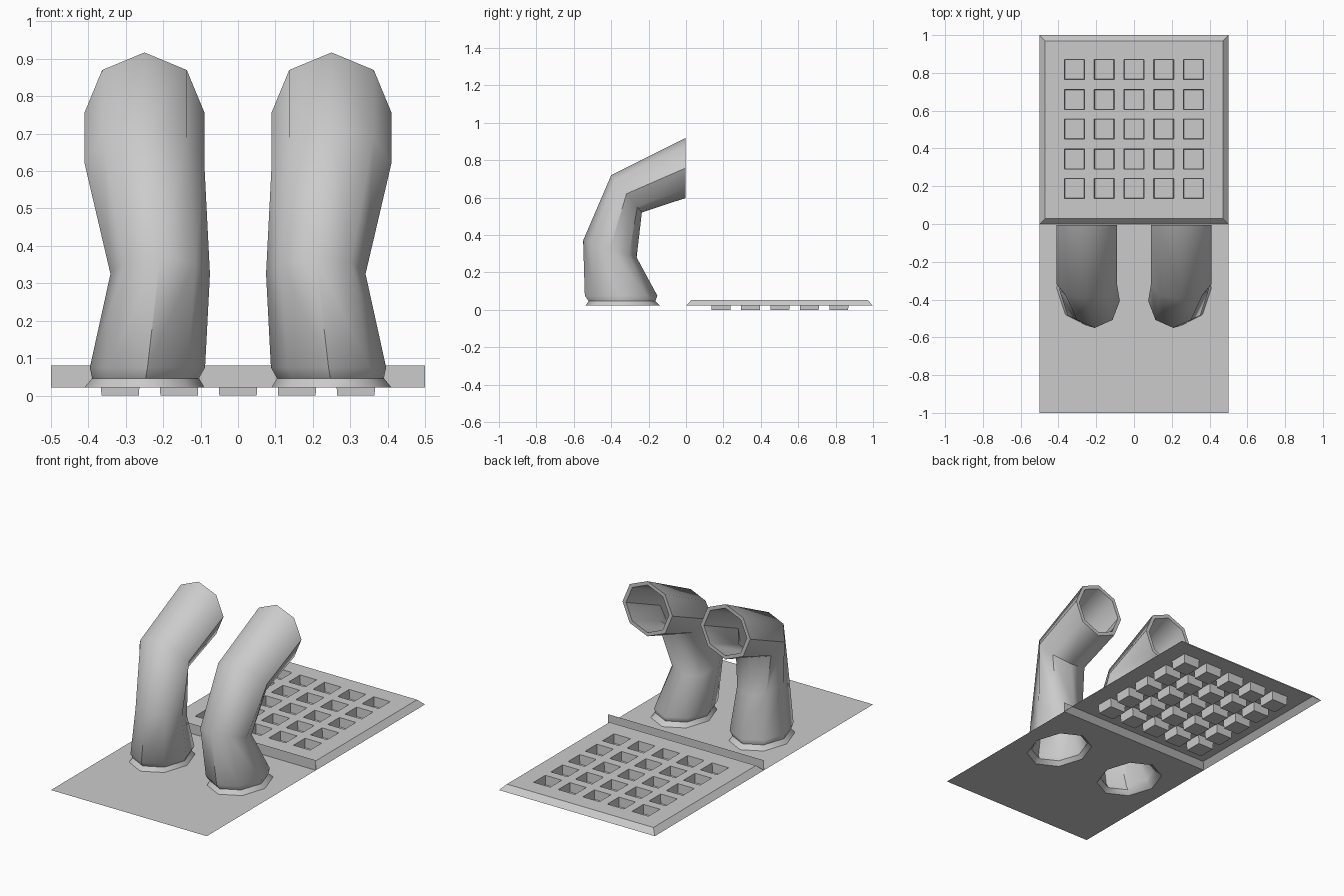
import bpy, bmesh
from math import sin, cos, pi

if "Cube" in bpy.data.objects:
    bpy.data.objects.remove(bpy.data.objects["Cube"])

BASE_Z, TOP_Z = 0.022, 0.053
SIDES = 8


def finish(name, bm, recalc=True):
    if recalc:
        bmesh.ops.recalc_face_normals(bm, faces=bm.faces)
    me = bpy.data.meshes.new(name)
    bm.to_mesh(me)
    bm.free()
    ob = bpy.data.objects.new(name, me)
    bpy.context.collection.objects.link(ob)
    return ob


def quad(bm, pts):
    return bm.faces.new([bm.verts.new(p) for p in pts])


def ring_points(c, rx, v, s=1.0):
    # oval ring: one half axis along x, the other is v in the yz plane
    return [(c[0] + s * rx * cos(a), c[1] + s * v[0] * sin(a), c[2] + s * v[1] * sin(a))
            for a in (2 * pi * i / SIDES for i in range(SIDES))]


# rings of the bent pipe from the flange to the mouth: centre, x radius, yz half axis
RINGS = [
    ((0.25, -0.338, BASE_Z), 0.16, (-0.20, 0)),
    ((0.247, -0.342, 0.046), 0.143, (-0.178, 0)),
    ((0.242, -0.347, 0.075), 0.154, (-0.194, 0)),
    ((0.208, -0.407, 0.325), 0.133, (-0.143, 0.045)),
    ((0.25, -0.318, 0.62), 0.16, (-0.082, 0.10)),
    ((0.25, -0.004, 0.757), 0.16, (0, 0.16)),
]

# bent pipes: outer skin, mouth rim and inner skin, mirrored
bm = bmesh.new()
loops = [ring_points(*r) for r in RINGS]
loops += [ring_points(*r, s=0.86) for r in RINGS[:2:-1]]
loops += [ring_points(*RINGS[2], s=0.92), ring_points(*RINGS[1], s=0.97)]
rows = [[bm.verts.new(p) for p in loop] for loop in loops]
rows.append(rows[0])
for a, b in zip(rows, rows[1:]):
    for i in range(SIDES):
        j = (i + 1) % SIDES
        bm.faces.new((a[i], a[j], b[j], b[i]))
pipes = finish("bent_pipes", bm)
mir = pipes.modifiers.new("mirror", 'MIRROR')
mir.use_mirror_merge = False
bpy.context.view_layer.objects.active = pipes
pipes.select_set(True)
bpy.ops.object.shade_smooth_by_angle(angle=0.8)
pipes.select_set(False)

# front sheet with an oval opening under each pipe
bm = bmesh.new()
outlines = [[(-.5, -1, BASE_Z), (.5, -1, BASE_Z), (.5, 0, BASE_Z), (-.5, 0, BASE_Z)]]
hole = ring_points(*RINGS[0])
outlines += [hole, [(-x, y, z) for x, y, z in hole]]
edges = []
for pts in outlines:
    vs = [bm.verts.new(p) for p in pts]
    edges += [bm.edges.new((vs[i], vs[(i + 1) % len(vs)])) for i in range(len(vs))]
bmesh.ops.triangle_fill(bm, use_beauty=True, use_dissolve=False, edges=edges, normal=(0, 0, 1))
finish("front_sheet", bm)

# upright strip between the two halves
bm = bmesh.new()
quad(bm, [(-.5, 0, BASE_Z), (.5, 0, BASE_Z), (.5, 0, 0.08), (-.5, 0, 0.08)])
finish("divider_strip", bm, False)

# rear panel with sloped sides and a 5 x 5 field of pockets
bm = bmesh.new()
PITCH, HALF, CY = 0.1575, 0.053, 0.502
cuts = [k * PITCH + s * HALF for k in range(-2, 3) for s in (-1, 1)]
xs = [-0.47] + cuts + [0.47]
ys = [0.03] + [CY + c for c in cuts] + [0.97]
for i in range(len(xs) - 1):
    for j in range(len(ys) - 1):
        x0, x1, y0, y1 = xs[i], xs[i + 1], ys[j], ys[j + 1]
        top = [(x0, y0, TOP_Z), (x1, y0, TOP_Z), (x1, y1, TOP_Z), (x0, y1, TOP_Z)]
        if i % 2 == 0 or j % 2 == 0:
            quad(bm, top)
            continue
        # pocket floor and walls
        t = 0.003
        low = [(x0 + t, y0 + t, 0), (x1 - t, y0 + t, 0), (x1 - t, y1 - t, 0), (x0 + t, y1 - t, 0)]
        quad(bm, low)
        for k in range(4):
            m = (k + 1) % 4
            quad(bm, [top[m], top[k], low[k], low[m]])
# sloped border
outer = [(-.5, 0, BASE_Z), (.5, 0, BASE_Z), (.5, 1, BASE_Z), (-.5, 1, BASE_Z)]
inner = [(-.47, .03, TOP_Z), (.47, .03, TOP_Z), (.47, .97, TOP_Z), (-.47, .97, TOP_Z)]
for k in range(4):
    m = (k + 1) % 4
    quad(bm, [outer[k], outer[m], inner[m], inner[k]])
bmesh.ops.remove_doubles(bm, verts=bm.verts, dist=1e-5)
finish("pocket_panel", bm, False)
